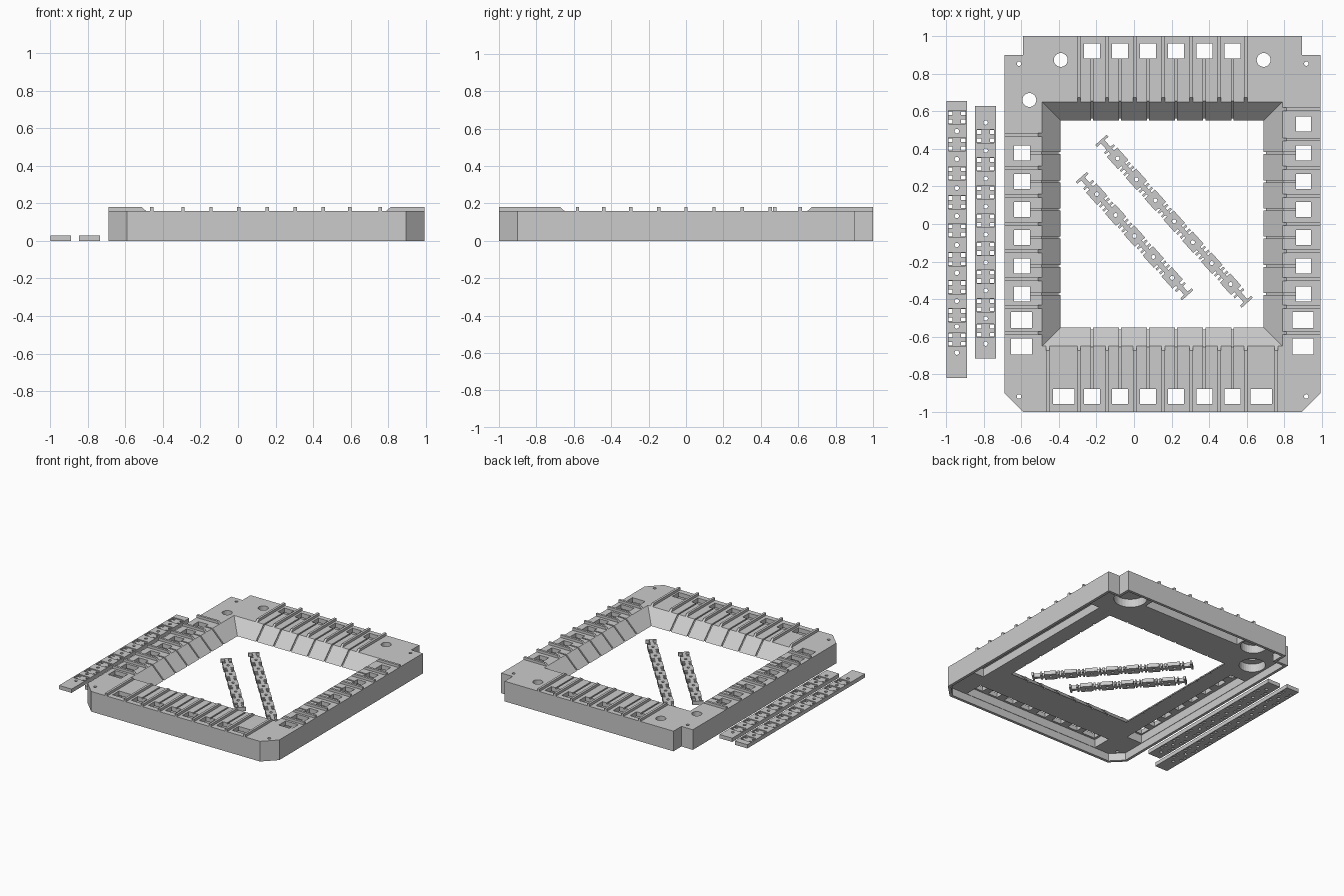
import bpy, bmesh, math
from mathutils import Matrix, Vector

if "Cube" in bpy.data.objects:
    bpy.data.objects.remove(bpy.data.objects["Cube"])

grey = bpy.data.materials.new("plain grey")
grey.diffuse_color = (0.6, 0.6, 0.6, 1)
grey.use_nodes = True
grey.node_tree.nodes["Principled BSDF"].inputs["Base Color"].default_value = grey.diffuse_color


def prism(bm, bottom, top, z0, z1):
    """Solid between two outlines with equal point counts."""
    a = [bm.verts.new((x, y, z0)) for x, y in bottom]
    b = [bm.verts.new((x, y, z1)) for x, y in top]
    n = len(a)
    bm.faces.new(a[::-1])
    bm.faces.new(b)
    for i in range(n):
        j = (i + 1) % n
        bm.faces.new((a[i], a[j], b[j], b[i]))


def rect(x0, x1, y0, y1):
    return [(x0, y0), (x1, y0), (x1, y1), (x0, y1)]


def box(bm, x0, x1, y0, y1, z0, z1):
    r = rect(x0, x1, y0, y1)
    prism(bm, r, r, z0, z1)


def cyl(bm, x, y, r, z0, z1, n=24):
    p = [(x + r * math.cos(i * math.tau / n), y + r * math.sin(i * math.tau / n)) for i in range(n)]
    prism(bm, p, p, z0, z1)


def finish(bm, name):
    bmesh.ops.recalc_face_normals(bm, faces=bm.faces)
    me = bpy.data.meshes.new(name)
    bm.to_mesh(me)
    bm.free()
    ob = bpy.data.objects.new(name, me)
    bpy.context.collection.objects.link(ob)
    me.materials.append(grey)
    return ob


def cut(bm, ob):
    """Subtract the solids in bm from ob and bake the result."""
    tool = finish(bm, "cutter")
    tool.hide_render = True
    mod = ob.modifiers.new("cut", 'BOOLEAN')
    mod.operation, mod.solver, mod.object = 'DIFFERENCE', 'EXACT', tool
    bpy.context.view_layer.update()
    dg = bpy.context.evaluated_depsgraph_get()
    me = bpy.data.meshes.new_from_object(ob.evaluated_get(dg))
    ob.modifiers.clear()
    ob.data = me
    bpy.data.objects.remove(tool)


# Frame: thick plate with a thin rim below, chamfered front and notched back corners
H, FLOOR, ROOF = 0.16, 0.06, 0.125


def outline(t):
    c = t * 0.414
    return [(-.59 + c, -1 + t), (.893 - c, -1 + t), (.993 - t, -.9 + c), (.993 - t, .9 - t),
            (.893 - t, .9 - t), (.893 - t, 1 - t), (-.59 + t, 1 - t), (-.59 + t, .9 - t),
            (-.69 + t, .9 - t), (-.69 + t, -.9 + c)]


bm = bmesh.new()
prism(bm, outline(0), outline(0), 0, H)
frame = finish(bm, "frame")
bm = bmesh.new()
prism(bm, outline(.022), outline(.022), -.02, FLOOR)
cut(bm, frame)

# Central opening with 45 degree sloping sides
bm = bmesh.new()
prism(bm, rect(-.37, .67, -.53, .53), rect(-.51, .81, -.67, .67), FLOOR - .02, H + .02)
cut(bm, frame)

# Long recesses along the rim and round pockets underneath
bm = bmesh.new()
for r in [(-.45, .755, -.975, -.82), (-.28, .58, .82, .975),
          (-.665, -.53, -.71, .45), (.82, .968, -.71, .59)]:
    box(bm, *r, .03, ROOF)
for x, y, r in [(-.39, .873, .095), (-.557, .66, .095), (.73, .83, .12)]:
    cyl(bm, x, y, r, .03, ROOF, 32)
cut(bm, frame)

# Windows and round holes through the top
pins_x = [-.224 + .1495 * i for i in range(6)]
pins_y = [.377 - .15 * i for i in range(6)]
knobs = [(-.39, .873), (.69, .873), (-.557, .66)]
bm = bmesh.new()


def window(x, y, w, h):
    box(bm, x - w / 2, x + w / 2, y - h / 2, y + h / 2, .03, .2)


for x in pins_x:
    window(x, -.918, .085, .08)
    window(x, .921, .085, .08)
for x in (-.373, .677):
    window(x, -.918, .115, .08)
for y in pins_y:
    window(-.596, y, .085, .08)
    window(.902, y, .08, .08)
window(.902, .532, .08, .08)
for y in (-.51, -.651):
    window(-.598, y, .112, .085)
    window(.9, y, .112, .085)
for x, y in knobs:
    cyl(bm, x, y, .037, .03, .2)
for x in (-.612, .917):
    for y in (.853, -.918):
        cyl(bm, x, y, .012, .03, .2, 12)
cut(bm, frame)


def run(bm, side, c, w, pts):
    """Extrude a (distance, z) profile by width w across one side of the frame."""
    a, b = [[bm.verts.new((d, c + o, z) if side == 'x' else (c + o, d, z)) for d, z in pts]
            for o in (-w / 2, w / 2)]
    bm.faces.new(a)
    bm.faces.new(b[::-1])
    for i in range(len(a)):
        j = (i + 1) % len(a)
        bm.faces.new((a[j], a[i], b[i], b[j]))


# Thin wire grooves from each window down the slope
bm = bmesh.new()


def groove(side, c, start, edge, s):
    # s is the direction towards the opening
    d = .009
    run(bm, side, c, .011, [(start, H + .03), (start, H - d), (edge - s * d * .4, H - d),
                            (edge + s * .13, H - d - .13 - d * .4), (edge + s * .16, H + .03)])


for x in pins_x:
    groove('y', x, -.885, -.65, 1)
    groove('y', x, .887, .65, -1)
for y in pins_y:
    groove('x', y, -.56, -.49, 1)
    groove('x', y, .867, .79, -1)
cut(bm, frame)

# Raised divider ribs with bevelled inner ends
common = [-.293, -.144, .005, .155, .304, .453, .595]
rows = [("front_ribs", 'y', -1, -.65, 1, [-.46] + common + [.758]),
        ("back_ribs", 'y', 1, .65, -1, common),
        ("left_ribs", 'x', -.69, -.49, 1, [.475, .3, .15, 0, -.145, -.295, -.44, -.58]),
        ("right_ribs", 'x', .993, .79, -1, [.61, .45, .3, .15, 0, -.145, -.295, -.44, -.58])]
for name, side, outer, inner, s, places in rows:
    bm = bmesh.new()
    for c in places:
        run(bm, side, c, .018, [(outer, H - .004), (inner - s * .004, H - .004), (inner, H),
                                (inner - s * .022, .18), (outer, .18)])
    finish(bm, name)

# Flat perforated strips beside the frame
for name, x, y0, y1, slots, holes in [
        ("outer_strip", -.943, -.82, .655,
         [.567, .424, .27, .117, -.034, -.187, -.336, -.485, -.615],
         [.494, .345, .192, .043, -.112, -.26, -.41, -.546, -.685]),
        ("inner_strip", -.79, -.715, .627,
         [.468 - .15 * i for i in range(7)] + [-.567],
         [.54 - .149 * i for i in range(8)] + [-.637])]:
    bm = bmesh.new()
    box(bm, x - .055, x + .055, y0, y1, 0, .03)
    strip = finish(bm, name)
    bm = bmesh.new()
    for y in slots:
        box(bm, x - .045, x + .045, y - .036, y + .036, .022, .05)
    cut(bm, strip)
    bm = bmesh.new()
    for y in slots:
        for sx in (-.034, .034):
            for sy in (-.022, .022):
                box(bm, x + sx - .011, x + sx + .011, y + sy - .01, y + sy + .01, -.02, .06)
    for y in holes:
        cyl(bm, x, y, .012, -.02, .06, 12)
    cut(bm, strip)

# Diagonal clip bars inside the opening: blocks on a spine with cross pins
for name, p, q, n in [("long_clip_bar", (-.175, .447), (.602, -.418), 7),
                      ("short_clip_bar", (-.28, .25), (.285, -.378), 5)]:
    p, q = Vector(p), Vector(q)
    L = (q - p).length
    pitch = .15
    mids = [(i - (n - 1) / 2) * pitch for i in range(n)]
    # spine and blocks drawn as one stepped outline
    half = [(-L / 2, .013)]
    for m in mids:
        half += [(m - .044, .013), (m - .044, .037), (m + .044, .037), (m + .044, .013)]
    half.append((L / 2, .013))
    shape = [(a, -b) for a, b in half] + half[::-1]
    bm = bmesh.new()
    prism(bm, shape, shape, 0, .03)
    bar = finish(bm, name)
    bm = bmesh.new()
    for m in mids:
        cyl(bm, m, 0, .011, -.02, .06, 12)
    cut(bm, bar)
    # cross pins in every gap and a wider one at both ends
    bm = bmesh.new()
    for i in range(n + 1):
        g = mids[0] - pitch / 2 + pitch * i
        for o in ([-.014, .014] if 0 < i < n else [.01 if i == 0 else -.01]):
            box(bm, g + o - .006, g + o + .006, -.034, .034, .001, .029)
    for s in (-1, 1):
        g = s * (L / 2 - .006)
        box(bm, g - .007, g + .007, -.04, .04, .001, .029)
    pins = finish(bm, name + "_pins")
    place = Matrix.Translation(((p + q) / 2).to_3d()) @ Matrix.Rotation(math.atan2(q.y - p.y, q.x - p.x), 4, 'Z')
    for ob in (bar, pins):
        ob.data.transform(place)
